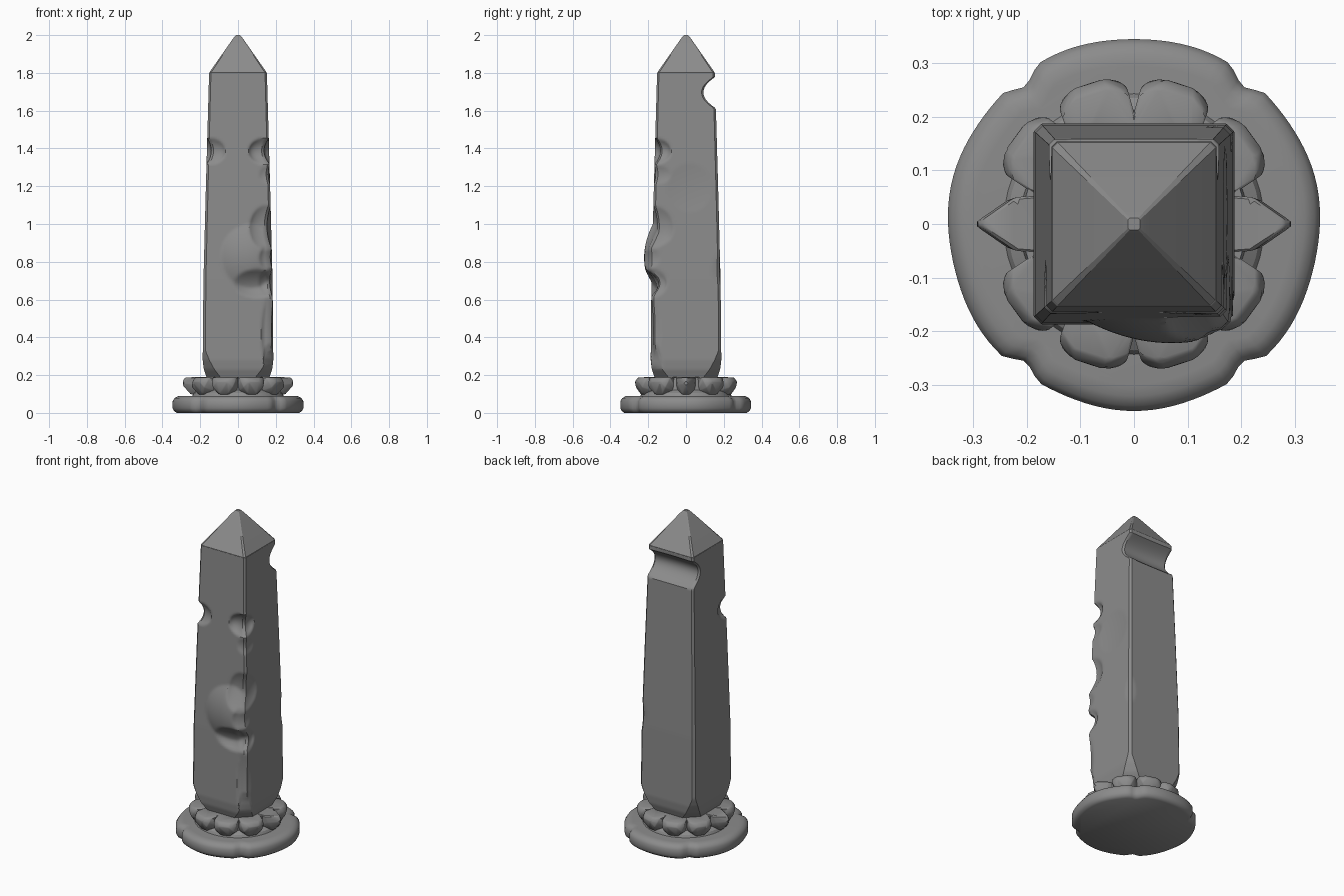
import bpy, bmesh, math, random
from mathutils import Vector

if "Cube" in bpy.data.objects:
    bpy.data.objects.remove(bpy.data.objects["Cube"])

random.seed(4)
stone = bpy.data.materials.new("grey stone")
stone.diffuse_color = (0.26, 0.26, 0.26, 1)
stone.use_nodes = True
stone.node_tree.nodes["Principled BSDF"].inputs["Base Color"].default_value = stone.diffuse_color


def finish(name, bm, angle=30):
    bmesh.ops.recalc_face_normals(bm, faces=bm.faces)
    me = bpy.data.meshes.new(name)
    bm.to_mesh(me)
    bm.free()
    me.materials.append(stone)
    ob = bpy.data.objects.new(name, me)
    bpy.context.collection.objects.link(ob)
    bpy.ops.object.select_all(action='DESELECT')
    ob.select_set(True)
    bpy.context.view_layer.objects.active = ob
    bpy.ops.object.shade_smooth_by_angle(angle=math.radians(angle))
    return ob


def loft(name, rings, angle=30):
    """Skin a stack of equal-length closed rings and cap both ends."""
    bm = bmesh.new()
    vs = [[bm.verts.new(p) for p in r] for r in rings]
    n = len(rings[0])
    for a, b in zip(vs, vs[1:]):
        for i in range(n):
            j = (i + 1) % n
            bm.faces.new((a[i], a[j], b[j], b[i]))
    bm.faces.new(vs[0][::-1])
    bm.faces.new(vs[-1])
    return finish(name, bm, angle)


def lerp_table(table, z):
    for (z0, a), (z1, b) in zip(table, table[1:]):
        if z <= z1:
            return a + (b - a) * max(0, (z - z0) / (z1 - z0))
    return table[-1][1]


# Round plinth: four worn lobes separated by small notches
def plinth_radius(a):
    r = 0.346 + 0.002 * math.sin(7 * a)
    for c in (52, 128, 232, 308):
        d = abs((math.degrees(a) - c + 180) % 360 - 180)
        r -= 0.022 * max(0, 1 - d / 7)
    return r


rings = []
for z, inset in [(0, .022), (.01, .008), (.025, 0), (.062, 0), (.078, .01), (.088, .028), (.09, .05)]:
    rings.append([((plinth_radius(a) - inset) * math.cos(a), (plinth_radius(a) - inset) * math.sin(a), z)
                  for a in (2 * math.pi * i / 120 for i in range(120))])
loft("round_plinth", rings, 40)

# Collar core behind the petals
rings = [[(r * math.cos(i * math.pi / 24), r * math.sin(i * math.pi / 24), z) for i in range(48)]
         for z, r in [(.085, .245), (.105, .235), (.12, .212), (.187, .208)]]
loft("petal_core", rings)

# Ten chiselled petals; the two on the x axis are pointed
for k in range(10):
    ang = k * math.pi / 5
    if k % 5 == 0:
        pts = [(.15, .055, .19), (.22, .05, .19), (.28, .008, .187), (.15, .055, .10),
               (.235, .045, .15), (.30, 0, .155), (.25, .018, .098)]
    else:
        pts = [(.15, .062, .19), (.235, .066, .188), (.257, .035, .188), (.15, .06, .10),
               (.25, .066, .165), (.276, .030, .165), (.262, .055, .135), (.245, .024, .098)]
    bm = bmesh.new()
    for r, t, z in pts:
        for s in (-1, 1):
            tt = s * t
            bm.verts.new((r * math.cos(ang) - tt * math.sin(ang), r * math.sin(ang) + tt * math.cos(ang), z))
    bmesh.ops.remove_doubles(bm, verts=bm.verts, dist=.0005)
    bmesh.ops.convex_hull(bm, input=bm.verts)
    bmesh.ops.delete(bm, geom=[v for v in bm.verts if not v.link_faces], context='VERTS')
    bmesh.ops.bevel(bm, geom=list(bm.edges), offset=.004, segments=1, affect='EDGES')
    finish("petal_%d" % (k + 1), bm, 35)

# Damage on the shaft: centre, radii, push direction (inwards), depth (negative = lump)
D = [
    ((.0, .155, 1.695), (.6, .3, .085), (0, -1, 0), .068),     # broken band under the cap, back
    ((.14, -.16, 1.385), (.085, .085, .07), (-1, 1, 0), .042),  # front corner chips
    ((-.15, -.16, 1.385), (.085, .085, .07), (1, 1, 0), .034),
    ((.07, -.19, .83), (.16, .2, .17), (0, 1, 0), -.042),      # lump on front
    ((.15, -.18, .98), (.09, .12, .12), (-1, 1, 0), .035),     # chips around it
    ((.16, -.21, .82), (.05, .1, .07), (-1, 1, 0), .02),
    ((.10, -.19, .685), (.12, .12, .075), (0, 1, 0), .034),
    ((.18, -.18, .69), (.07, .08, .08), (-1, 1, 0), .022),
    ((.165, -.185, .42), (.04, .06, .2), (-1, 1, 0), .018),    # worn lower corner
    ((.185, -.185, .27), (.05, .06, .1), (-1, 1, 0), .018),
    ((.17, .02, 1.19), (.1, .12, .13), (-1, 0, 0), .006),      # shallow hollow, right
    ((.16, -.15, 1.26), (.05, .07, .05), (-1, 1, 0), .012),
    ((.19, .19, .75), (.05, .05, .1), (-1, -1, 0), .008),
]
D = [(Vector(c), r, Vector(d).normalized(), depth) for c, r, d, depth in D]


def damaged(p):
    q = p.copy()
    for c, r, d, depth in D:
        k = sum(((p[i] - c[i]) / r[i]) ** 2 for i in range(3))
        if k < 1:
            q += d * depth * (1 - k)
    return q


# Tapering square shaft with chamfered corners widening at the foot
width = [(.185, .165), (.23, .181), (.28, .187), (.7, .183), (1.2, .17), (1.8, .153)]
chamfer = [(.185, .075), (.33, .014), (1.8, .010)]
LEVELS, N = 150, 28
rings = []
for lv in range(LEVELS + 1):
    z = .185 + (1.8 - .185) * lv / LEVELS
    h, c = lerp_table(width, z), lerp_table(chamfer, z)
    ring = []
    for k in range(4):
        ca, sa = (1, 0, -1, 0)[k], (0, 1, 0, -1)[k]
        for i in range(N + 1):
            t = (h - c) * (2 * i / N - 1)
            ring.append(damaged(Vector((h * ca - t * sa, h * sa + t * ca, z))))
    rings.append(ring)
loft("obelisk_shaft", rings, 35)

# Pyramid cap with a worn tip
rings = []
for z, h, c in [(1.785, .150, .012), (1.802, .152, .010), (1.985, .024, .004), (2.0, .011, .003)]:
    ring = []
    for ca, sa in ((1, 0), (0, 1), (-1, 0), (0, -1)):
        for t in (-(h - c), h - c):
            ring.append((h * ca - t * sa, h * sa + t * ca, z))
    rings.append(ring)
loft("pyramid_cap", rings, 25)
